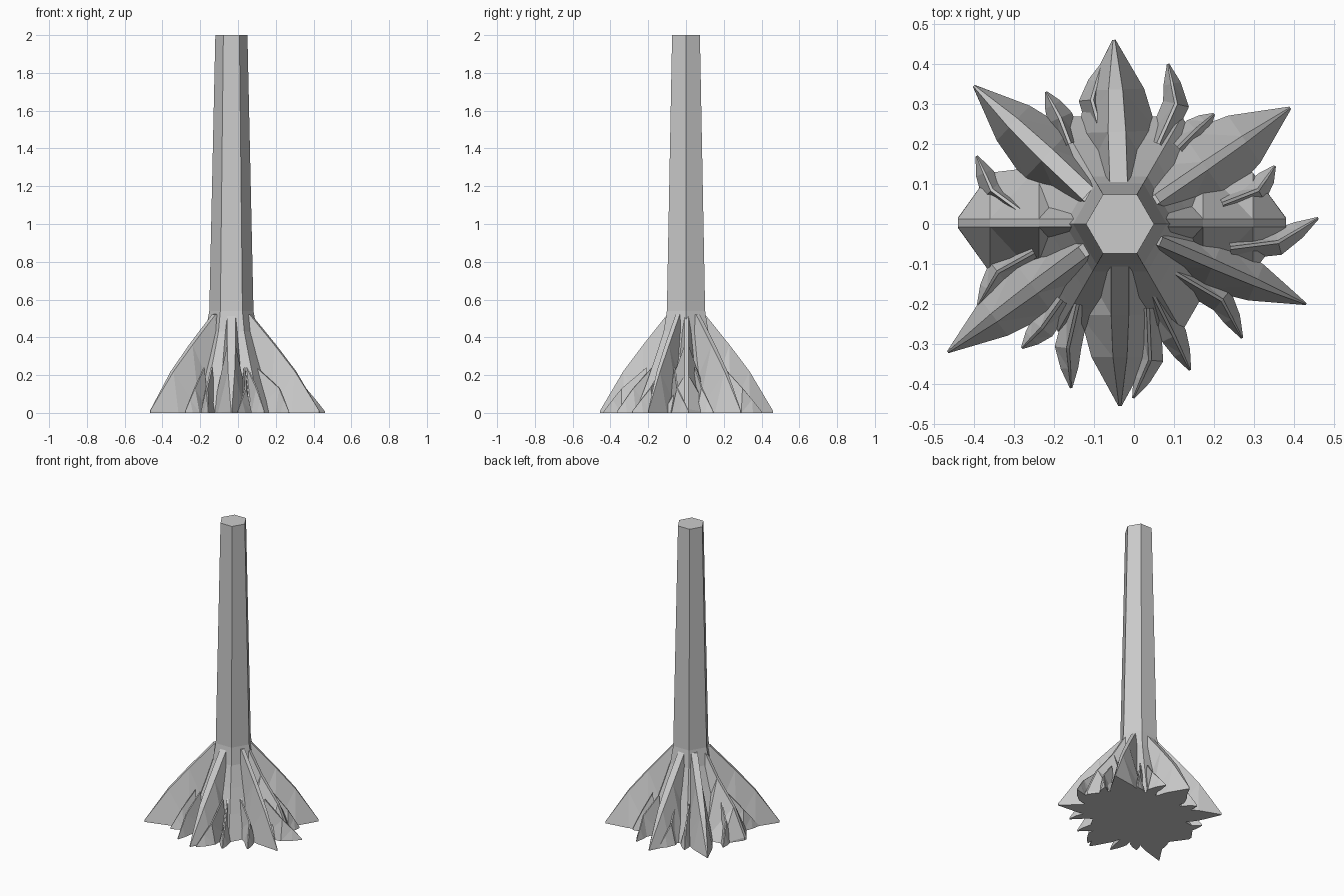
import bpy, bmesh, math
from mathutils import Vector

if "Cube" in bpy.data.objects:
    bpy.data.objects.remove(bpy.data.objects["Cube"])

CX = -0.035  # trunk axis


def make_object(name, rings):
    """Closed loft through rings of equal point count."""
    bm = bmesh.new()
    vr = [[bm.verts.new(p) for p in r] for r in rings]
    n = len(rings[0])
    for a, b in zip(vr, vr[1:]):
        for i in range(n):
            j = (i + 1) % n
            bm.faces.new((a[i], a[j], b[j], b[i]))
    bm.faces.new(vr[0][::-1])
    bm.faces.new(vr[-1])
    bmesh.ops.triangulate(bm, faces=[f for f in bm.faces if len(f.verts) == 4])
    bmesh.ops.recalc_face_normals(bm, faces=bm.faces)
    me = bpy.data.meshes.new(name)
    bm.to_mesh(me)
    bm.free()
    ob = bpy.data.objects.new(name, me)
    bpy.context.scene.collection.objects.link(ob)
    return ob


def ring(r, z, n=6):
    return [(CX + r * math.cos(i * math.tau / n), r * math.sin(i * math.tau / n), z)
            for i in range(n)]


def root(name, stations):
    """stations: (x, y, ridge height, base half width, ridge half width)."""
    pts = [Vector(s[:2]) for s in stations]
    rings = []
    for i, (x, y, z, w, t) in enumerate(stations):
        d = (pts[min(i + 1, len(pts) - 1)] - pts[max(i - 1, 0)]).normalized()
        s = Vector((-d.y, d.x))
        p = pts[i]
        rings.append([(*(p + s * k), h) for k, h in ((w, 0), (t, z), (-t, z), (-w, 0))])
    return make_object(name, rings)


# Trunk with flared core
trunk = make_object("tree_trunk", [
    ring(0.31, 0), ring(0.245, 0.15), ring(0.185, 0.3), ring(0.137, 0.43),
    ring(0.117, 0.54), ring(0.085, 2.0)])
roots = []

# Large buttress roots: tip x, y, base width scale, ridge width
for tx, ty, w, t in ((-0.05, 0.46, 0.095, 0.022), (-0.40, 0.345, 0.08, 0.02),
                     (0.39, 0.29, 0.095, 0.012), (0.43, -0.20, 0.065, 0.012),
                     (-0.465, -0.32, 0.075, 0.016), (-0.035, -0.455, 0.095, 0.022)):
    d = Vector((tx - CX, ty))
    st = []
    for f, z, k, q in ((0.12, 0.53, 0.8, 1), (0.22, 0.52, 1, 1), (0.50, 0.36, 1.05, 1),
                       (0.73, 0.22, 0.75, 0.8), (1.0, 0.012, 0.04, 0.1)):
        st.append((CX + d.x * f, d.y * f, z, w * k, t * q))
    roots.append(root("large_root", st))

# Blunt side roots
for x in (-0.44, 0.38):
    L = x - CX
    roots.append(root("side_root", [
        (CX + L * f, 0.003, z, w, 0.01) for f, z, w in
        ((0.1, 0.53, 0.08), (0.28, 0.51, 0.11), (0.5, 0.36, 0.14),
         (0.8, 0.20, 0.125), (1.0, 0.02, 0.012))]))

# Small curved rootlets: start, bend, tip
SMALL = (
    (0.06, 0.20, 0.105, 0.30, 0.085, 0.40), (0.11, 0.19, 0.155, 0.235, 0.20, 0.275),
    (-0.16, 0.20, -0.185, 0.265, -0.22, 0.33), (-0.08, 0.22, -0.105, 0.31, -0.08, 0.40),
    (-0.28, 0.03, -0.355, 0.085, -0.393, 0.17), (0.22, 0.05, 0.31, 0.085, 0.352, 0.145),
    (0.24, -0.06, 0.36, -0.045, 0.46, 0.015), (-0.25, -0.07, -0.34, -0.12, -0.39, -0.205),
    (-0.14, -0.20, -0.165, -0.31, -0.157, -0.41), (-0.18, -0.19, -0.23, -0.26, -0.28, -0.31),
    (0.035, -0.21, 0.04, -0.34, -0.002, -0.435), (0.05, -0.18, 0.10, -0.28, 0.14, -0.365),
    (0.10, -0.12, 0.22, -0.19, 0.27, -0.285))
for x0, y0, x1, y1, x2, y2 in SMALL:
    roots.append(root("small_root", [
        (x0, y0, 0.24, 0.03, 0.004), (x1, y1, 0.13, 0.033, 0.004),
        ((x1 + x2) / 2, (y1 + y2) / 2, 0.07, 0.022, 0.003),
        (x2, y2, 0.008, 0.003, 0.001)]))

# Fuse roots into the trunk
col = bpy.data.collections.new("root_parts")
bpy.context.scene.collection.children.link(col)
for r in roots:
    bpy.context.scene.collection.objects.unlink(r)
    col.objects.link(r)
    r.hide_render = True
mod = trunk.modifiers.new("fuse", 'BOOLEAN')
mod.operation = 'UNION'
mod.operand_type = 'COLLECTION'
mod.collection = col
mod.solver = 'EXACT'
mod.use_self = True
bpy.context.view_layer.update()
fused = bpy.data.meshes.new_from_object(trunk.evaluated_get(bpy.context.evaluated_depsgraph_get()))
trunk.modifiers.clear()
trunk.data = fused
for r in roots:
    bpy.data.objects.remove(r)
